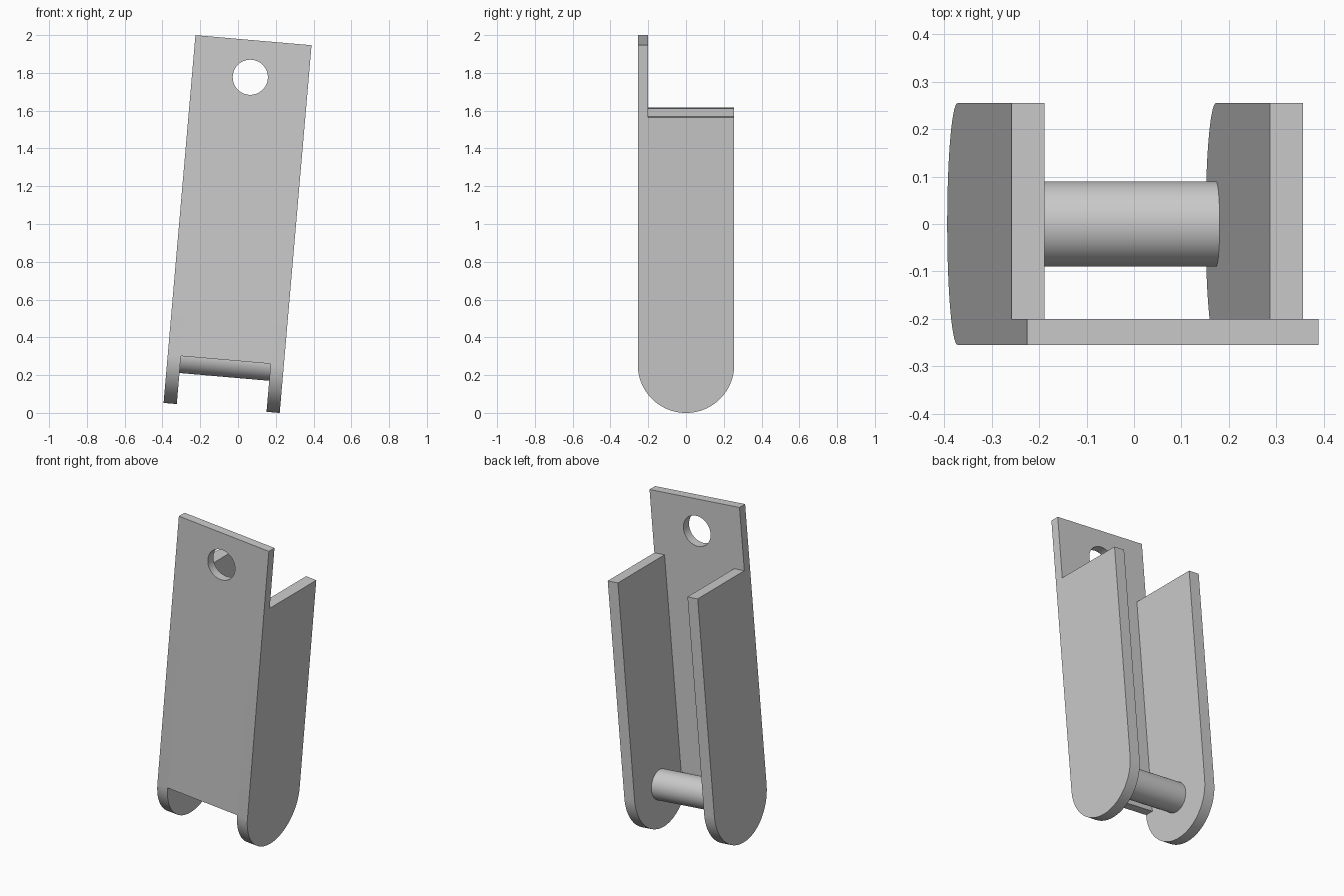
import bpy, bmesh, math
from mathutils import Matrix, Vector

cube = bpy.data.objects.get("Cube")
if cube:
    bpy.data.objects.remove(cube, do_unlink=True)

# Main dimensions, in the bracket's own upright frame (top centre = origin)
WIDTH, DEPTH, THICK, WALL = 0.617, 0.51, 0.055, 0.07
HALF, RADIUS = WIDTH / 2, DEPTH / 2
WALL_TOP, AXLE_Z = -0.383, -1.699
ROD_R, HOLE_R, HOLE_Z = 0.09, 0.093, -0.197
TILT = Matrix.Translation((0.082, 0, 1.973)) @ Matrix.Rotation(math.radians(4.95), 4, "Y")

grey = bpy.data.materials.new("grey metal")
grey.use_nodes = True
colour = (0.6, 0.6, 0.6, 1)
grey.diffuse_color = colour
grey.node_tree.nodes["Principled BSDF"].inputs["Base Color"].default_value = colour


def add_prism(name, outline, push):
    """Extrude a closed outline of 3D points along a vector."""
    bm = bmesh.new()
    face = bm.faces.new([bm.verts.new(p) for p in outline])
    ext = bmesh.ops.extrude_face_region(bm, geom=[face])
    moved = [v for v in ext["geom"] if isinstance(v, bmesh.types.BMVert)]
    bmesh.ops.translate(bm, verts=moved, vec=Vector(push))
    bmesh.ops.recalc_face_normals(bm, faces=bm.faces)
    mesh = bpy.data.meshes.new(name)
    bm.to_mesh(mesh)
    bm.free()
    mesh.materials.append(grey)
    obj = bpy.data.objects.new(name, mesh)
    bpy.context.collection.objects.link(obj)
    obj.matrix_world = TILT
    return obj


def arc(radius, start, end, steps):
    angles = [math.radians(start + (end - start) * i / steps) for i in range(steps + 1)]
    return [(radius * math.cos(a), radius * math.sin(a)) for a in angles]


def select_only(obj):
    bpy.ops.object.select_all(action="DESELECT")
    obj.select_set(True)
    bpy.context.view_layer.objects.active = obj


# Front plate: full width at the top, narrowed to fit between the side walls
inner = HALF - WALL
right_edge = [(HALF, 0), (HALF, WALL_TOP), (inner, WALL_TOP), (inner, AXLE_Z)]
profile = right_edge + [(-x, z) for x, z in reversed(right_edge)]
plate = add_prism("front_plate", [(x, -RADIUS, z) for x, z in profile], (0, THICK, 0))

# Mounting hole through the plate
circle = arc(HOLE_R, 0, 360, 64)[:-1]
cutter = add_prism("hole_cutter", [(x, -RADIUS - THICK, HOLE_Z + z) for x, z in circle],
                   (0, THICK * 3, 0))
cutter.hide_render = True
cut = plate.modifiers.new("hole", "BOOLEAN")
cut.operation, cut.solver, cut.object = "DIFFERENCE", "EXACT", cutter
bpy.context.view_layer.update()
select_only(plate)
bpy.ops.object.modifier_apply(modifier=cut.name)
bpy.data.objects.remove(cutter, do_unlink=True)

# Side walls with rounded lower ends; square at the top
round_end = [(y, AXLE_Z + z) for y, z in arc(RADIUS, 180, 360, 48)]
wall_profile = [(RADIUS, WALL_TOP), (-RADIUS, WALL_TOP)] + round_end
walls = [add_prism(name, [(x, y, z) for y, z in wall_profile], (WALL, 0, 0))
         for name, x in (("right_wall", -HALF), ("left_wall", inner))]

# Cross rod between the walls
rod_profile = arc(ROD_R, 0, 360, 64)[:-1]
rod = add_prism("cross_rod", [(-inner, y, AXLE_Z + z) for y, z in rod_profile],
                (inner * 2, 0, 0))

for part in [plate, rod] + walls:
    select_only(part)
    bpy.ops.object.shade_smooth_by_angle(angle=math.radians(30))
